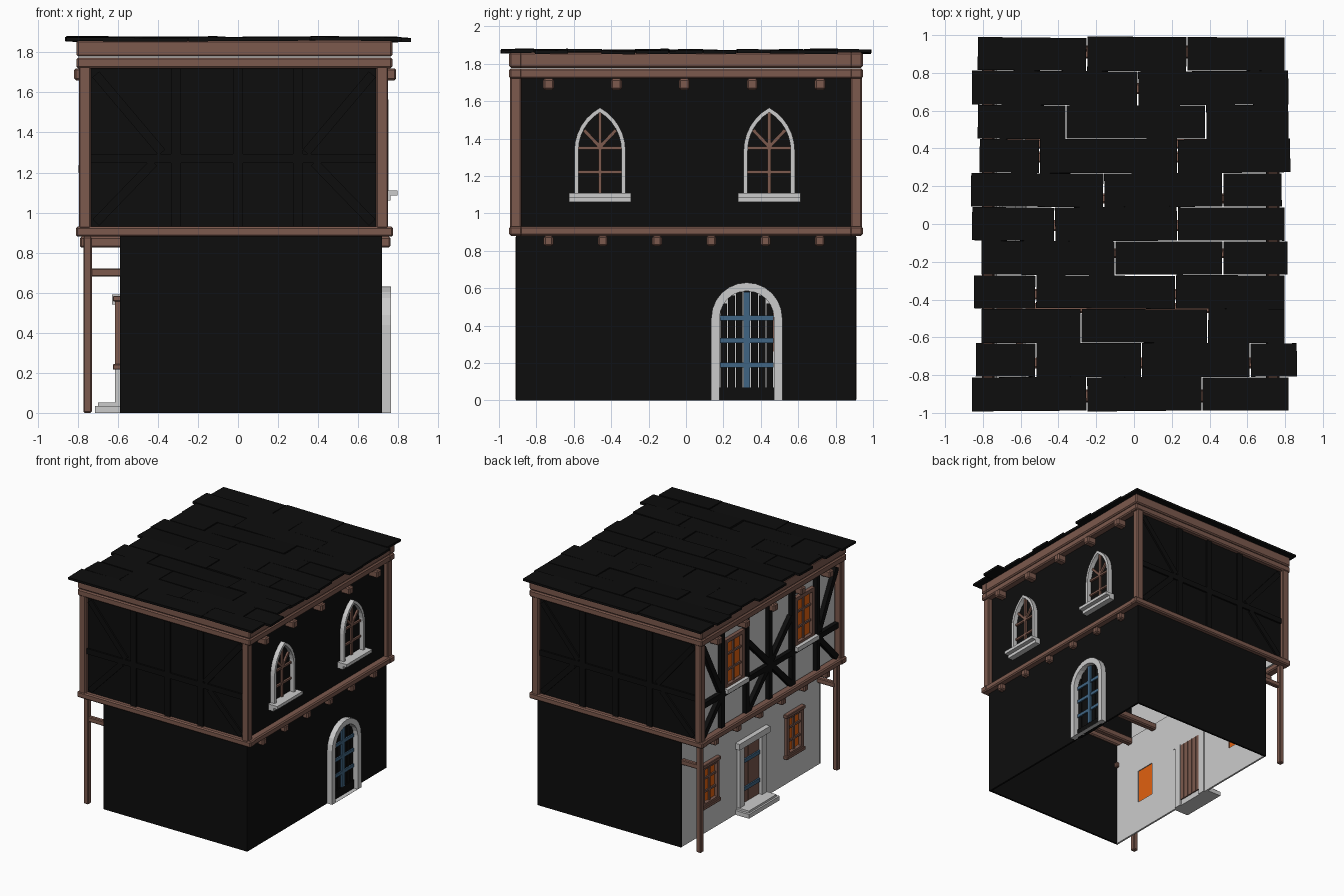
import bpy, math, random
from mathutils import Matrix, Vector

if "Cube" in bpy.data.objects:
    bpy.data.objects.remove(bpy.data.objects["Cube"])
random.seed(4)

def mat(name, c):
    m = bpy.data.materials.new(name)
    m.diffuse_color = (*c, 1)
    m.use_nodes = True
    m.node_tree.nodes["Principled BSDF"].inputs["Base Color"].default_value = m.diffuse_color
    return m

WOOD = mat("wood", (.20, .10, .075))
DARK = mat("dark", (.004, .004, .004))
BLUE = mat("blue", (.05, .13, .23))
GLOW = mat("orange_glass", (.75, .12, .005))
# panel planes: 'x' uses (y, z) coordinates, 'y' uses (x, z)
AXES = {'x': Matrix(((0, 0, 1), (1, 0, 0), (0, 1, 0))),
        'y': Matrix(((1, 0, 0), (0, 0, -1), (0, 1, 0)))}

def box(name, x0, x1, y0, y1, z0, z1, m=None, bevel=0, rot=None):
    bpy.ops.mesh.primitive_cube_add(size=1)
    o = bpy.context.object
    o.name = name
    for v in o.data.vertices:
        v.co = (v.co.x * (x1 - x0), v.co.y * (y1 - y0), v.co.z * (z1 - z0))
    o.location = ((x0 + x1) / 2, (y0 + y1) / 2, (z0 + z1) / 2)
    if rot:
        o.rotation_euler = rot
    if m:
        o.data.materials.append(m)
    if bevel:
        b = o.modifiers.new("bevel", 'BEVEL')
        b.width, b.segments = bevel, 1
    return o

def panel(name, axis, p0, p1, outlines, m=None):
    """Flat plate between p0 and p1 along axis; later outlines are holes."""
    cu = bpy.data.curves.new(name, 'CURVE')
    cu.dimensions, cu.fill_mode, cu.extrude = '2D', 'BOTH', abs(p1 - p0) / 2
    for pts in outlines:
        s = cu.splines.new('POLY')
        s.points.add(len(pts) - 1)
        for q, (u, v) in zip(s.points, pts):
            q.co = (u, v, 0, 1)
        s.use_cyclic_u = True
    tmp = bpy.data.objects.new("tmp", cu)
    bpy.context.collection.objects.link(tmp)
    dg = bpy.context.evaluated_depsgraph_get()
    me = bpy.data.meshes.new_from_object(tmp.evaluated_get(dg))
    bpy.data.objects.remove(tmp)
    off = Vector(((p0 + p1) / 2, 0, 0) if axis == 'x' else (0, (p0 + p1) / 2, 0))
    me.transform(Matrix.Translation(off) @ AXES[axis].to_4x4())
    for p in me.polygons:
        p.use_smooth = False
    me.materials.clear()
    if m:
        me.materials.append(m)
    o = bpy.data.objects.new(name, me)
    bpy.context.collection.objects.link(o)
    return o

def strut(name, axis, p0, p1, a, b, w, m):
    """Straight timber from a to b in a wall plane."""
    a, b = Vector(a), Vector(b)
    d = (b - a).normalized() * w / 2
    n = Vector((-d.y, d.x))
    return panel(name, axis, p0, p1, [[a + n, a - n, b - n, b + n]], m)

def rect(u0, u1, v0, v1):
    return [(u0, v0), (u1, v0), (u1, v1), (u0, v1)]

def arch(c, hw, z0, zs, h, n=6):
    """Outline with a round (h == hw) or pointed top."""
    R = (h * h + hw * hw) / (2 * hw)
    end = math.atan2(h, R - hw)
    side = [(hw - R + R * math.cos(end * i / n), zs + R * math.sin(end * i / n)) for i in range(n + 1)]
    return ([(c - hw, z0), (c + hw, z0)] + [(c + u, v) for u, v in side]
            + [(c - u, v) for u, v in side[-2::-1]])

# ground floor walls
door_r = arch(.325, .145, 0.004, .44, .145)
panel("ground_wall_right", 'x', .705, .72, [rect(-.9, .9, 0, .88), door_r], DARK)
panel("ground_wall_left", 'x', -.59, -.575,
      [rect(-.9, .9, 0, .88), rect(-.12, .12, .004, .54)]
      + [rect(c - .085, c + .085, .26, .54) for c in (-.55, .55)])
for s in (-1, 1):
    box("ground_wall_end", -.59, .72, s * .9 - .008, s * .9 + .008, 0, .88, DARK)
    # porch posts and ties
    box("porch_post", -.772, -.73, s * .89 - .021, s * .89 + .021, 0, .88, WOOD, .006)
    box("porch_tie", -.75, -.55, s * .885 - .018, s * .885 + .018, .68, .722, WOOD, .006)

# upper storey walls
panel("upper_wall_left", 'x', -.74, -.725,
      [rect(-.9, .9, .92, 1.74)] + [rect(c - .1, c + .1, 1.25, 1.6) for c in (-.455, .455)])
box("upper_wall_right", .70, .715, -.9, .9, .92, 1.74, DARK)
for s in (-1, 1):
    box("upper_wall_end", -.74, .715, s * .9 - .008, s * .9 + .008, .92, 1.74, DARK)
    for x in (-.765, .72):
        box("corner_post", x - .03, x + .03, s * .91 - .03, s * .91 + .03, .92, 1.74, WOOD, .007)

# ring beams at the floor and the eaves
for z0, z1, g in ((.88, .93, 0), (1.72, 1.775, -.004), (1.778, 1.86, -.004)):
    for s in (-1, 1):
        box("ring_beam_end", -.81 - g, .775 + g, s * .91 - .035, s * .91 + .035, z0, z1, WOOD, .009)
    for x in (-.772, .737):
        box("ring_beam_side", x - .033, x + .033, -.945, .945, z0, z1, WOOD, .009)

# joists
for i in range(6):
    y = -.735 + .29 * i
    box("floor_joist", -.79, .762, y - .026, y + .026, .825, .88, WOOD, .009)
for i in range(5):
    y = -.735 + .363 * i
    box("roof_joist", -.818, .79, y - .029, y + .029, 1.66, 1.72, WOOD, .009)

# timber framing on front and back
for s in (-1, 1):
    f = ('y', s * .905, s * .922)
    for x in (-.31, 0, .3):
        strut("end_stud", *f, (x, .92), (x, 1.73), .05, DARK)
    strut("end_rail", *f, (-.74, 1.27), (.7, 1.27), .045, DARK)
    for k in (-1, 1):
        strut("end_brace", *f, (-.02 + k * .69, .95), (-.02 + k * .4, 1.25), .045, DARK)
        strut("end_brace", *f, (-.02 + k * .69, 1.69), (-.02 + k * .36, 1.3), .045, DARK)

# timber framing on the left side
f = ('x', -.775, -.735)
strut("side_rail", *f, (-.88, 1.2), (.88, 1.2), .045, DARK)
strut("side_stud", *f, (0, .92), (0, 1.73), .045, DARK)
for k in (-1, 1):
    strut("side_cross", *f, (-.28 * k, .94), (.28 * k, 1.5), .045, DARK)
    for y in (.3, .62):
        strut("side_stud", *f, (k * y, .92), (k * y, 1.73), .045, DARK)
    strut("side_brace", *f, (k * .87, .94), (k * .64, 1.18), .045, DARK)
    strut("side_brace", *f, (k * .87, 1.68), (k * .64, 1.24), .045, DARK)

# square windows on the left side
def square_window(c, hw, z0, z1, x):
    panel("square_window_frame", 'x', x - .025, x + .012,
          [rect(c - hw, c + hw, z0, z1), rect(c - hw + .03, c + hw - .03, z0 + .03, z1 - .03)], WOOD)
    box("square_window_mullion", x - .012, x, c - .009, c + .009, z0 + .02, z1 - .02, WOOD)
    for t in (.35, .67):
        z = z0 + (z1 - z0) * t
        box("square_window_bar", x - .012, x, c - hw + .02, c + hw - .02, z - .008, z + .008, WOOD)
    box("square_window_glass", x + .003, x + .008, c - hw + .02, c + hw - .02, z0 + .02, z1 - .02, GLOW)

for s in (-1, 1):
    square_window(s * .55, .11, .23, .57, -.59)
    for z in (.23, .57):
        box("square_window_cap", -.625, -.585, s * .55 - .12, s * .55 + .12, z - .014, z + .014, WOOD, .004)
    square_window(s * .455, .125, 1.225, 1.63, -.745)
    box("square_window_sill", -.80, -.74, s * .455 - .14, s * .455 + .14, 1.2, 1.235)

# left door
for s in (-1, 1):
    box("left_door_jamb", -.615, -.565, s * .145 - .03, s * .145 + .03, 0, .55)
box("left_door_lintel", -.63, -.57, -.2, .2, .54, .59)
box("left_door_step", -.715, -.58, -.2, .2, 0, .035)
box("left_door_step_top", -.7, -.58, -.18, .18, .035, .052)
for i in range(5):
    y = -.096 + .048 * i
    box("left_door_plank", -.585, -.57, y - .0225, y + .0225, .05, .54, WOOD)
for z in (.17, .4):
    box("left_door_band", -.597, -.584, -.115, .115, z - .015, z + .015, BLUE)

# right arched door
panel("right_door_arch", 'x', .70, .765,
      [arch(.325, .19, 0, .44, .19), arch(.325, .145, .001, .44, .145)])
box("right_door_threshold", .70, .73, .18, .47, 0, .07, DARK)
for i in range(7):
    d = (i - 3) * .041
    top = .44 + math.sqrt(.145 ** 2 - d * d)
    box("right_door_plank", .705, .722, .325 + d - .018, .325 + d + .018, .06, top, DARK)
for z in (.19, .32, .44):
    box("right_door_band", .72, .733, .182, .468, z - .013, z + .013, BLUE)
box("right_door_bar", .72, .735, .308, .342, .07, .58, BLUE)

# pointed windows on the right side
for c in (-.46, .445):
    panel("pointed_window_frame", 'x', .705, .752,
          [arch(c, .137, 1.1, 1.335, .23), arch(c, .115, 1.101, 1.335, .205)])
    g = ('x', .712, .73)
    strut("pointed_window_mullion", *g, (c, 1.1), (c, 1.54), .018, WOOD)
    for z in (1.22, 1.35):
        strut("pointed_window_bar", *g, (c - .118, z), (c + .118, z), .016, WOOD)
    for k in (-1, 1):
        strut("pointed_window_ray", *g, (c, 1.355), (c + k * .085, 1.445), .018, WOOD)
    box("pointed_window_sill", .71, .797, c - .166, c + .166, 1.085, 1.11)
    box("pointed_window_sill_base", .71, .762, c - .166, c + .166, 1.06, 1.085)

# roof boards: joints along x for each row, back to front
rows = [(-.83, -.25, .28, .80), (-.86, .02, .82), (-.83, -.36, .38, .82), (-.82, -.5, .23, .83),
        (-.865, -.16, .47, .785), (-.86, -.42, .23, .80), (-.81, -.1, .47, .815), (-.85, -.52, .22, .80),
        (-.81, -.28, .39, .80), (-.84, -.52, .04, .615, .865), (-.86, -.25, .36, .82)]
for i, joints in enumerate(rows):
    y = .9 - .18 * i
    for a, b in zip(joints, joints[1:]):
        dz = random.uniform(-.003, .003)
        h = .0875 + random.uniform(-.001, .004)
        box("roof_board", a + .003, b - .003, y - h, y + h, 1.857 + dz, 1.875 + dz, DARK,
            rot=(random.uniform(-.02, .02), random.uniform(-.012, .012), random.uniform(-.012, .012)))
